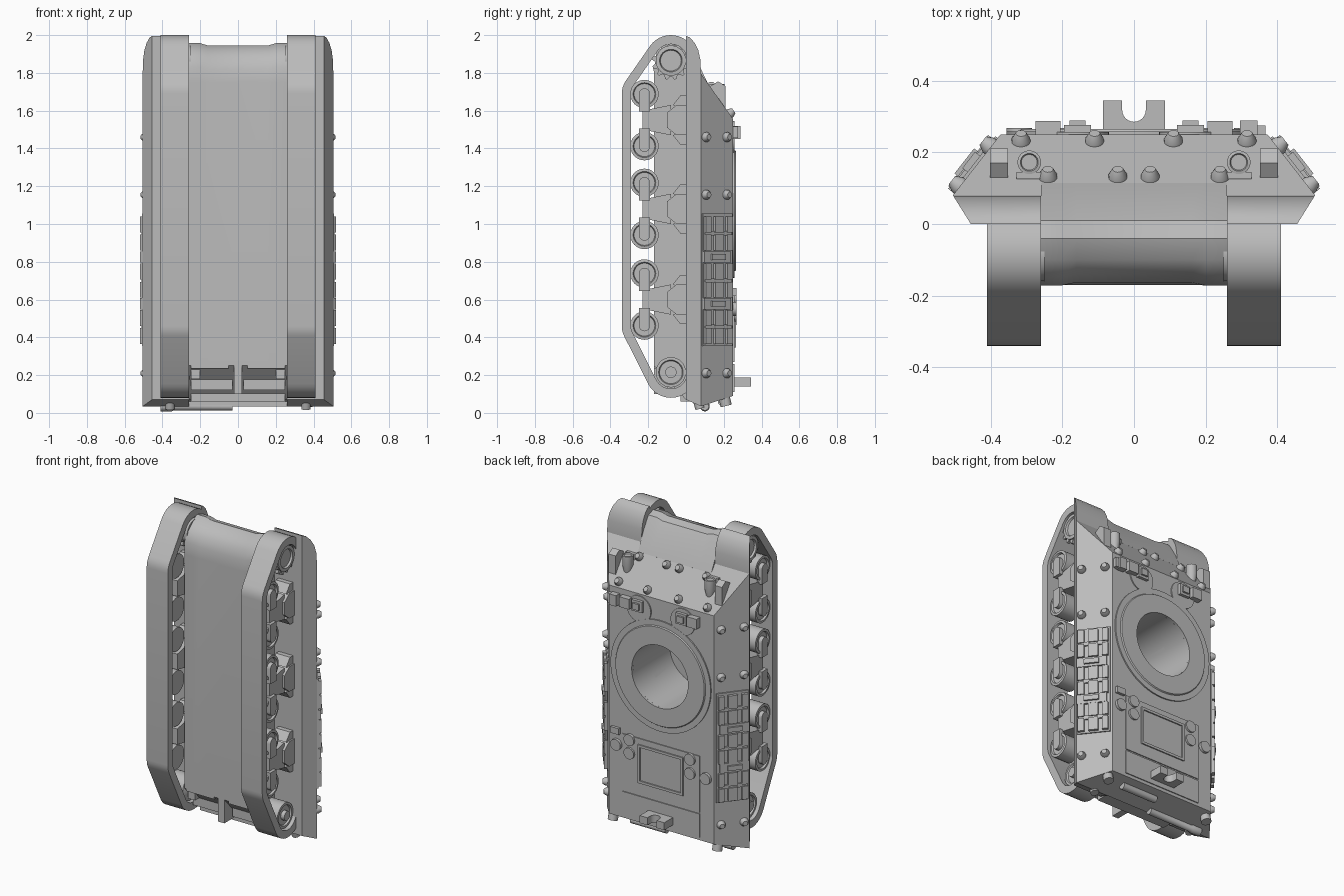
import bpy, bmesh
from math import cos, sin, pi, tau
from mathutils import Vector, geometry

cube = bpy.data.objects.get("Cube")
if cube:
    bpy.data.objects.remove(cube)

grey = bpy.data.materials.new("plain grey")
grey.use_nodes = True
grey.diffuse_color = (0.5, 0.5, 0.5, 1)
grey.node_tree.nodes["Principled BSDF"].inputs["Base Color"].default_value = (0.5, 0.5, 0.5, 1)
made = []


def loft(name, rings, closed=False):
    """Skin a list of equal-length point rings; cap the ends unless closed."""
    bm = bmesh.new()
    rows = [[bm.verts.new(p) for p in ring] for ring in rings]
    n = len(rows[0])
    for k in range(len(rows) if closed else len(rows) - 1):
        a, b = rows[k], rows[(k + 1) % len(rows)]
        for i in range(n):
            j = (i + 1) % n
            bm.faces.new((a[i], a[j], b[j], b[i]))
    if not closed:
        bm.faces.new(rows[0])
        bm.faces.new(rows[-1])
    bmesh.ops.recalc_face_normals(bm, faces=bm.faces)
    mesh = bpy.data.meshes.new(name)
    bm.to_mesh(mesh)
    bm.free()
    mesh.materials.append(grey)
    ob = bpy.data.objects.new(name, mesh)
    bpy.context.collection.objects.link(ob)
    made.append(ob)
    return ob


def prism(name, pts, axis, a, b):
    put = {"x": lambda p, t: (t, p[0], p[1]),
           "y": lambda p, t: (p[0], t, p[1]),
           "z": lambda p, t: (p[0], p[1], t)}[axis]
    return loft(name, [[put(p, t) for p in pts] for t in (a, b)])


def box(name, x0, x1, y0, y1, z0, z1):
    return prism(name, [(x0, y0), (x1, y0), (x1, y1), (x0, y1)], "z", z0, z1)


def rod(name, p, direction, steps, n=20):
    """Turned part: steps are (distance along direction, radius)."""
    p, d = Vector(p), Vector(direction).normalized()
    u = d.orthogonal().normalized()
    v = d.cross(u)
    return loft(name, [[p + d * t + (u * cos(tau * i / n) + v * sin(tau * i / n)) * r
                        for i in range(n)] for t, r in steps])


def stud(name, p, d):
    rod(name, p, d, [(-0.01, 0.026), (0.008, 0.026), (0.028, 0.015)], 16)


# Lower hull with rounded nose, swelling at the final drives
nose = [(-0.17, 0.25), (-0.17, 1.75), (-0.163, 1.82), (-0.14, 1.88), (-0.1, 1.925), (-0.04, 1.945),
        (0.01, 1.93), (0.06, 1.86), (0.115, 1.746), (0.08, 1.7), (0.08, 0.06), (0, 0.07)]
drive = [(y - 0.008 if 1 < i < 4 else y, z + 0.012 if 1 < i < 7 else z) for i, (y, z) in enumerate(nose)]
lower = loft("lower_hull", [[(x, y, z) for y, z in prof] for x, prof in
             ((-0.26, drive), (-0.2, drive), (-0.16, nose), (0.16, nose), (0.2, drive), (0.26, drive))])


def slab(xa, xb, y, z0, z1):
    return [(xa, y, z0), (xb, y, z0), (xb, y, z1), (xa, y, z1)]


# Upper hull with sloped sides, glacis and tail
upper = loft("upper_hull", [slab(-0.505, 0.505, 0.08, 0.035, 1.795), slab(-0.372, 0.372, 0.25, 0.09, 1.555)])

# Turret opening cut through both hull parts
cutter = rod("opening_cutter", (0, -0.12, 1.07), (0, 1, 0), [(0, 0.2), (0.5, 0.2)], 48)
for ob in (lower, upper):
    mod = ob.modifiers.new("opening", "BOOLEAN")
    mod.object = cutter
    mod.solver = "EXACT"
    bpy.context.view_layer.objects.active = ob
    bpy.ops.object.modifier_apply(modifier=mod.name)
made.remove(cutter)
bpy.data.objects.remove(cutter)

# Stepped turret ring
loft("turret_ring", [[(r * cos(tau * i / 64), y, 1.07 + r * sin(tau * i / 64)) for i in range(64)]
     for r, y in ((0.355, 0.245), (0.355, 0.258), (0.32, 0.258), (0.315, 0.265), (0.2, 0.265), (0.2, 0.245))],
     closed=True)

# Track path: hull of four circles, offset inward for thickness
circles = [(-0.08, 1.865, 0.135), (-0.22, 1.69, 0.12), (-0.22, 0.46, 0.12), (-0.08, 0.215, 0.135)]
samples = [(c, tau * i / 40) for c in circles for i in range(40)]


def on_path(sample, inset):
    (y, z, r), a = sample
    return (y + (r - inset) * cos(a), z + (r - inset) * sin(a))


order = geometry.convex_hull_2d([Vector(on_path(s, 0)) for s in samples])
path = [samples[i] for i in order]

for side, s in (("left", 1), ("right", -1)):
    # Track band
    loft(side + "_track", [[(s * x, *on_path(q, inset)) for q in path]
         for x, inset in ((0.26, 0), (0.41, 0), (0.41, 0.048), (0.26, 0.048))], closed=True)

    # Sponson ending in a rounded fender
    loft(side + "_fender", [slab(s * 0.26, s * (0.455 + y * 0.625), y, 0.07 - y * 0.44, top)
         for y, top in ((0, 1.995), (0.02, 1.988), (0.045, 1.96), (0.065, 1.92), (0.076, 1.87), (0.08, 1.79))])

    # Toothed sprocket and idler
    teeth = [(-0.08 + r * cos(tau * (i + 0.5) / 52), 1.865 + r * sin(tau * (i + 0.5) / 52))
             for i in range(52) for r in [0.102 if i % 4 < 2 else 0.084]]
    for x in (0.285, 0.37):
        prism(side + "_sprocket_teeth", teeth, "x", s * x, s * (x + 0.02))
    rod(side + "_sprocket_hub", (s * 0.25, -0.08, 1.865), (s, 0, 0),
        [(0, 0.08), (0.15, 0.08), (0.152, 0.06), (0.14, 0.055)], 32)
    rod(side + "_idler", (s * 0.25, -0.08, 0.215), (s, 0, 0),
        [(0, 0.03), (0.03, 0.08), (0.14, 0.08), (0.141, 0.065), (0.13, 0.06), (0.13, 0.03), (0.155, 0.03)], 32)

    # Three bogies with paired wheels, arms and brackets
    for zc in (1.55, 1.08, 0.6):
        for e in (-1, 1):
            zw = zc + e * 0.138
            rod(side + "_road_wheel", (s * 0.28, -0.22, zw), (s, 0, 0),
                [(0, 0.075), (0.11, 0.075), (0.112, 0.06), (0.1, 0.055), (0.1, 0.02), (0.12, 0.02)], 32)
            arm = [(-0.22 + 0.03 * cos(pi * i / 8), zw + e * 0.03 * sin(pi * i / 8)) for i in range(9)]
            prism(side + "_wheel_arm", arm + [(-0.25, zc + e * 0.045), (-0.19, zc + e * 0.045)],
                  "x", s * 0.37, s * 0.405)
            prism(side + "_return_skid", [(-0.07, zc + e * 0.08), (-0.03, zc + e * 0.13), (0, zc + e * 0.13),
                  (0, zc + e * 0.05)], "x", s * 0.29, s * 0.39)
        prism(side + "_bogie_spring", [(-0.23, zc + 0.05), (-0.08, zc + 0.08), (-0.08, zc - 0.08),
              (-0.23, zc - 0.05)], "x", s * 0.27, s * 0.385)
        prism(side + "_bogie_bracket", [(-0.1, zc + 0.04), (-0.05, zc + 0.08), (0.01, zc + 0.08),
              (0.01, zc - 0.08), (-0.05, zc - 0.08), (-0.1, zc - 0.04)], "x", s * 0.25, s * 0.4)

    # Fittings lying on the sloped hull side
    def slope(y, h=0):
        return (s * (0.505 - 0.782 * (y - 0.08) + 0.79 * h), y + 0.615 * h)

    def side_plate(name, y0, y1, z0, z1, h):
        prism(name, [slope(y0, -0.005), slope(y1, -0.005), slope(y1, h), slope(y0, h)], "z", z0, z1)

    for z in (1.46, 1.155, 0.21):
        for y in (0.105, 0.215):
            stud(side + "_side_stud", (*slope(y), z), (s * 0.79, 0.615, 0))
    side_plate(side + "_spare_link_rack", 0.085, 0.24, 0.355, 1.055, 0.008)
    for zc in (0.95, 0.7, 0.455):
        for y0, y1 in ((0.09, 0.12), (0.14, 0.185), (0.205, 0.232)):
            for e in (-0.048, 0.048):
                side_plate(side + "_spare_link", y0, y1, zc + e - 0.042, zc + e + 0.042, 0.026)
        side_plate(side + "_spare_link_pin", 0.09, 0.23, zc - 0.012, zc + 0.012, 0.018)
    for zc in (0.825, 0.578):
        side_plate(side + "_rack_clip", 0.085, 0.225, zc - 0.03, zc + 0.03, 0.022)
        side_plate(side + "_rack_buckle", 0.12, 0.19, zc - 0.015, zc + 0.015, 0.034)

    # Glacis studs, headlamp and guard
    for x, y in ((0.315, 0.23), (0.11, 0.23), (0.24, 0.13), (0.045, 0.13)):
        stud(side + "_glacis_stud", (s * x, y, 1.795 - 1.41 * (y - 0.08)), (0, 0.816, 0.578))
    rod(side + "_headlamp", (s * 0.292, 0.172, 1.62), (0, 0, 1),
        [(0, 0.02), (0.06, 0.033), (0.12, 0.033), (0.122, 0.025), (0.115, 0.022)])
    box(side + "_lamp_bracket", s * 0.26, s * 0.328, 0.125, 0.145, 1.66, 1.74)
    prism(side + "_lamp_guard", [(0.13, 1.66), (0.13, 1.73), (0.17, 1.755), (0.21, 1.73), (0.21, 1.6)],
          "x", s * 0.352, s * 0.402)

    # Driver hatches and periscopes
    rod(side + "_hatch", (s * 0.155, 0.245, 1.46), (0, 1, 0), [(0, 0.085), (0.012, 0.085)], 32)
    box(side + "_periscope_base", s * 0.12, s * 0.195, 0.245, 0.276, 1.45, 1.52)
    box(side + "_periscope", s * 0.135, s * 0.18, 0.27, 0.288, 1.465, 1.505)
    box(side + "_front_block", s * 0.205, s * 0.275, 0.245, 0.287, 1.455, 1.52)

    # Lower tail fittings and tail lamps
    box(side + "_tail_flap", s * 0.05, s * 0.25, -0.17, -0.1, 0.235, 0.256)
    box(side + "_tail_hinge", s * 0.2, s * 0.25, -0.15, -0.08, 0.18, 0.23)
    box(side + "_tail_panel", s * 0.03, s * 0.25, -0.1, 0.0, 0.12, 0.21)
    rod(side + "_tail_lamp", (s * 0.37, 0.2, 0.09), (0, 0.25, -1), [(0, 0.03), (0.055, 0.03)])
    rod(side + "_tail_hook", (s * 0.36, 0.06, 0.07), (0, 0.3, -1), [(0, 0.025), (0.05, 0.025)])

box("outer_vent_block", 0.295, 0.345, 0.245, 0.288, 1.45, 1.52)
box("outer_vent_step", 0.345, 0.366, 0.245, 0.275, 1.455, 1.515)

# Engine deck panels, frame and filler caps
box("engine_deck", -0.275, 0.275, 0.245, 0.256, 0.27, 0.63)
box("rear_deck", -0.275, 0.275, 0.245, 0.256, 0.11, 0.26)
for e in (-1, 1):
    box("grille_side_bar", e * 0.145, e * 0.16, 0.25, 0.264, 0.355, 0.585)
    box("grille_cross_bar", -0.16, 0.16, 0.25, 0.264, 0.47 + e * 0.115 - 0.008, 0.47 + e * 0.115 + 0.008)
for x, z in ((0.315, 0.55), (0.22, 0.605), (0.22, 0.52), (-0.21, 0.595), (-0.21, 0.505), (-0.32, 0.5)):
    rod("filler_cap", (x, 0.245, z), (0, 1, 0), [(0, 0.036), (0.023, 0.036)], 24)
box("deck_latch", 0.29, 0.35, 0.245, 0.268, 0.62, 0.66)

# Gun travel cradle with a round notch
notch = [(0.033 * cos(pi * i / 12), 0.318 - 0.033 * sin(pi * i / 12)) for i in range(13)]
prism("travel_cradle", [(-0.087, 0.345), (-0.087, 0.245), (0.087, 0.245), (0.087, 0.345), (0.033, 0.345)]
      + notch + [(-0.033, 0.345)], "z", 0.14, 0.188)

# Tail rods and tow block
rod("long_tail_rod", (-0.41, 0.1, 0.034), (1, 0, 0), [(0, 0.026), (0.06, 0.026), (0.07, 0.021), (0.38, 0.021)])
rod("short_tail_rod", (0, 0.19, 0.06), (1, 0, 0), [(0, 0.022), (0.25, 0.022)])
box("tail_step", -0.25, 0.25, -0.03, 0.08, 0.06, 0.11)
box("tow_block", -0.022, 0.022, -0.17, 0.0, 0.1, 0.25)

# Smooth the curved parts, keep hard edges
bpy.ops.object.select_all(action="DESELECT")
for ob in made:
    ob.select_set(True)
bpy.context.view_layer.objects.active = lower
bpy.ops.object.shade_smooth_by_angle(angle=0.55)
